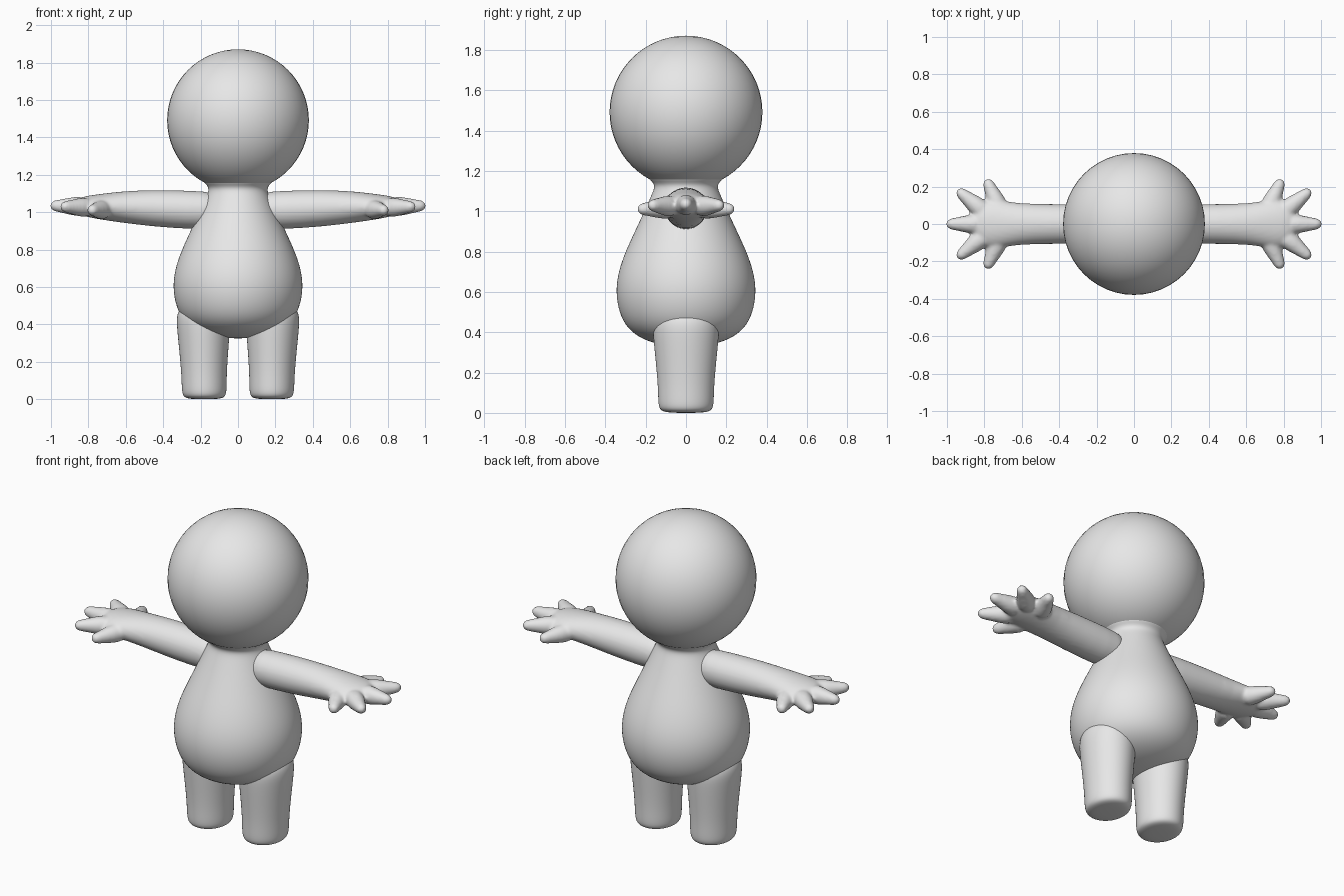
import bpy, bmesh, math
from mathutils import Vector

if "Cube" in bpy.data.objects:
    bpy.data.objects.remove(bpy.data.objects["Cube"])

grey = bpy.data.materials.new("plain grey")
grey.use_nodes = True
grey.diffuse_color = (0.8, 0.8, 0.8, 1)
grey.node_tree.nodes["Principled BSDF"].inputs["Base Color"].default_value = (0.8, 0.8, 0.8, 1)

X, Y, Z = Vector((1, 0, 0)), Vector((0, 1, 0)), Vector((0, 0, 1))


def loft(bm, stations, sides=24):
    """Closed tube through (centre, axis_u, axis_v) elliptical stations."""
    rings = []
    for c, u, v in stations:
        angles = [math.tau * i / sides for i in range(sides)]
        rings.append([bm.verts.new(c + u * math.cos(a) + v * math.sin(a)) for a in angles])
    for a, b in zip(rings, rings[1:]):
        for i in range(sides):
            j = (i + 1) % sides
            bm.faces.new((a[i], a[j], b[j], b[i]))
    bm.faces.new(rings[0][::-1])
    bm.faces.new(rings[-1])


def finish(name, bm):
    bmesh.ops.recalc_face_normals(bm, faces=bm.faces)
    for f in bm.faces:
        f.smooth = True
    mesh = bpy.data.meshes.new(name)
    bm.to_mesh(mesh)
    bm.free()
    mesh.materials.append(grey)
    obj = bpy.data.objects.new(name, mesh)
    bpy.context.collection.objects.link(obj)
    return obj


def subdivide(obj, levels=2):
    m = obj.modifiers.new("Subdivision", 'SUBSURF')
    m.levels = m.render_levels = levels


# Head
bm = bmesh.new()
bmesh.ops.create_uvsphere(bm, u_segments=48, v_segments=32, radius=0.379)
bmesh.ops.translate(bm, verts=bm.verts, vec=(0, 0, 1.492))
finish("head", bm)

# Pear-shaped torso with a short neck: (radius, height)
profile = [(0.02, 0.325), (0.12, 0.335), (0.22, 0.365), (0.295, 0.42), (0.335, 0.5),
           (0.351, 0.6), (0.338, 0.7), (0.302, 0.8), (0.255, 0.9), (0.208, 1.0),
           (0.172, 1.08), (0.155, 1.12), (0.165, 1.145), (0.2, 1.175), (0.1, 1.2)]
bm = bmesh.new()
loft(bm, [(Z * z, X * r, Y * r) for r, z in profile], 32)
subdivide(finish("torso", bm))

# Legs, slightly deeper than wide: (radius, height)
profile = [(0.02, 0), (0.09, 0.002), (0.115, 0.016), (0.121, 0.05), (0.122, 0.13),
           (0.131, 0.25), (0.143, 0.38), (0.145, 0.45), (0.12, 0.5), (0.05, 0.53)]
bm = bmesh.new()
loft(bm, [(Vector((0.18 + 0.012 * z, 0, z)), X * r, Y * r * 1.15) for r, z in profile])
legs = finish("legs", bm)
subdivide(legs)
legs.modifiers.new("Mirror", 'MIRROR')

# Arm and palm: (x, half depth, bottom, top)
sections = [(0.1, 0.05, 0.96, 1.06), (0.12, 0.1, 0.91, 1.11), (0.25, 0.107, 0.908, 1.116),
            (0.45, 0.107, 0.922, 1.121), (0.62, 0.11, 0.943, 1.113), (0.72, 0.13, 0.958, 1.1),
            (0.8, 0.13, 0.972, 1.09), (0.85, 0.09, 0.988, 1.077), (0.875, 0.03, 1.01, 1.05)]
bm = bmesh.new()
loft(bm, [(Vector((x, 0, (b + t) / 2)), Y * d, Z * ((t - b) / 2)) for x, d, b, t in sections])


def finger(base, tip):
    base, tip = Vector(base), Vector(tip)
    along = (tip - base).normalized()
    side = Z.cross(along).normalized()
    up = along.cross(side)
    length = (tip - base).length
    shape = [(0, 0.06), (0.4, 0.05), (0.7, 0.036), (0.87, 0.031), (0.96, 0.022), (1, 0.007)]
    loft(bm, [(base + along * length * t, side * r, up * r) for t, r in shape], 16)


# Five splayed fingers, paired front and back
finger((0.81, 0, 1.03), (1.005, 0, 1.035))
for s in (-1, 1):
    finger((0.79, 0.055 * s, 1.025), (0.945, 0.182 * s, 1.03))
    finger((0.71, 0.06 * s, 1.015), (0.79, 0.24 * s, 1.01))

# Melt arm, palm and fingers into one skin
arms = finish("arms", bm)
subdivide(arms, 1)
skin = arms.modifiers.new("Remesh", 'REMESH')
skin.mode = 'VOXEL'
skin.voxel_size = 0.009
skin.use_smooth_shade = True
soft = arms.modifiers.new("Smooth", 'SMOOTH')
soft.factor = 0.5
soft.iterations = 6
arms.modifiers.new("Mirror", 'MIRROR')
